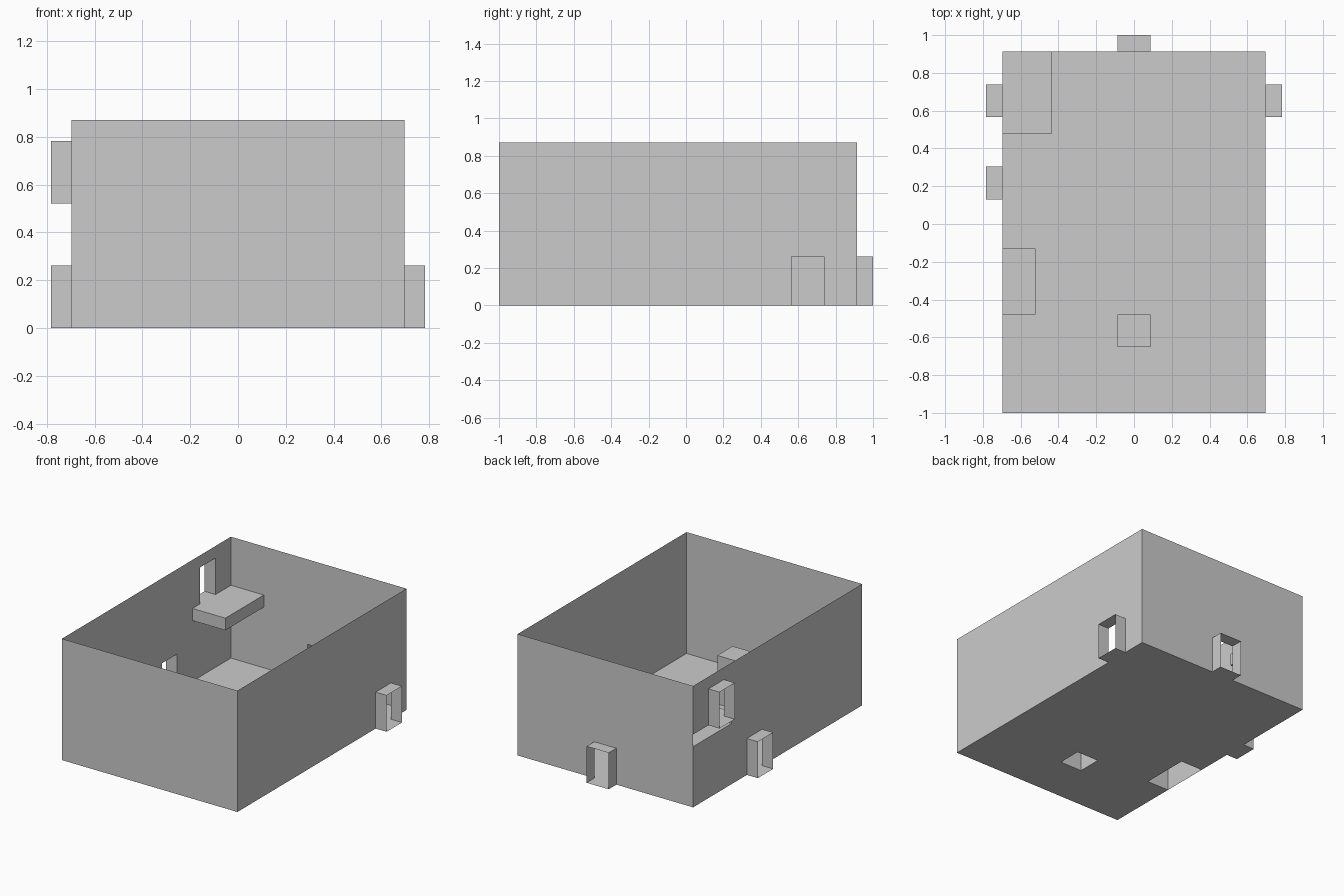
import bpy, bmesh
from mathutils import Vector

if "Cube" in bpy.data.objects:
    bpy.data.objects.remove(bpy.data.objects["Cube"])

U = 2 / 23                      # one layout unit; the room is 16 x 22 x 10 units
OFFSET = Vector((0, -11.5, 0))  # layout y starts at the front wall


def finish(name, bm):
    for v in bm.verts:
        v.co = (v.co + OFFSET) * U
    mesh = bpy.data.meshes.new(name)
    bm.to_mesh(mesh)
    bm.free()
    obj = bpy.data.objects.new(name, mesh)
    bpy.context.collection.objects.link(obj)
    return obj


def panel(name, axis, pos, a, b, holes=(), facing=1):
    """Thin rectangle across an axis; a, b and holes are 2D ranges (a0, a1, b0, b1)."""
    bm = bmesh.new()
    others = [i for i in range(3) if i != axis]
    us = sorted({*a, *(h[i] for h in holes for i in (0, 1))})
    vs = sorted({*b, *(h[i] for h in holes for i in (2, 3))})

    def point(u, v):
        co = [0, 0, 0]
        co[axis], co[others[0]], co[others[1]] = pos, u, v
        return bm.verts.new(co)

    grid = {(u, v): point(u, v) for u in us for v in vs}
    for u0, u1 in zip(us, us[1:]):
        for v0, v1 in zip(vs, vs[1:]):
            if any(h[0] <= u0 < h[1] and h[2] <= v0 < h[3] for h in holes):
                continue
            bm.faces.new([grid[k] for k in ((u0, v0), (u1, v0), (u1, v1), (u0, v1))])
    bm.normal_update()
    for f in bm.faces:
        if f.normal[axis] * facing < 0:
            f.normal_flip()
    loose = [v for v in bm.verts if not v.link_faces]
    bmesh.ops.delete(bm, geom=loose, context='VERTS')
    return finish(name, bm)


def box(name, lo, hi, open_sides, inward=False):
    """Thin-walled box missing the listed (axis, direction) sides."""
    bm = bmesh.new()
    bmesh.ops.create_cube(bm, size=1)
    lo, hi = Vector(lo), Vector(hi)
    for v in bm.verts:
        v.co = (lo + hi) / 2 + v.co * (hi - lo)
    bm.normal_update()
    gone = [f for f in bm.faces
            if any(f.normal[ax] * d > 0.9 for ax, d in open_sides)]
    bmesh.ops.delete(bm, geom=gone, context='FACES')
    if inward:
        bmesh.ops.reverse_faces(bm, faces=bm.faces[:])
    return finish(name, bm)


# Floor, open under the two raised blocks
panel("floor", 2, 0, (-8, 8), (0, 22), [(-1, 1, 4, 6), (-8, -6, 6, 10)])

# Walls with door openings; the left one also opens into the ledge
panel("front_wall", 1, 0, (-8, 8), (0, 10))
panel("back_wall", 1, 22, (-8, 8), (0, 10), [(-1, 1, 0, 3)], -1)
panel("right_wall", 0, 8, (0, 22), (0, 10), [(18, 20, 0, 3)], -1)
panel("left_wall", 0, -8, (0, 22), (0, 10),
      [(13, 15, 0, 3), (18, 20, 6, 9), (17, 22, 5, 6)])

# Doorway tunnels
ENDS_X, ENDS_Y = [(0, 1), (0, -1)], [(1, 1), (1, -1)]
box("back_doorway", (-1, 22, 0), (1, 23, 3), ENDS_Y, True)
box("right_doorway", (8, 18, 0), (9, 20, 3), ENDS_X, True)
box("left_doorway", (-9, 13, 0), (-8, 15, 3), ENDS_X, True)
box("upper_doorway", (-9, 18, 6), (-8, 20, 9), ENDS_X, True)

# Corner ledge below the upper doorway
box("ledge", (-8, 17, 5), (-5, 22, 6), [(0, -1), (1, 1)])

# Raised blocks on the floor
box("pillar_block", (-1, 4, 0), (1, 6, 4), [(2, -1)])
box("wall_block", (-8, 6, 0), (-6, 10, 2), [(2, -1), (0, -1)])
